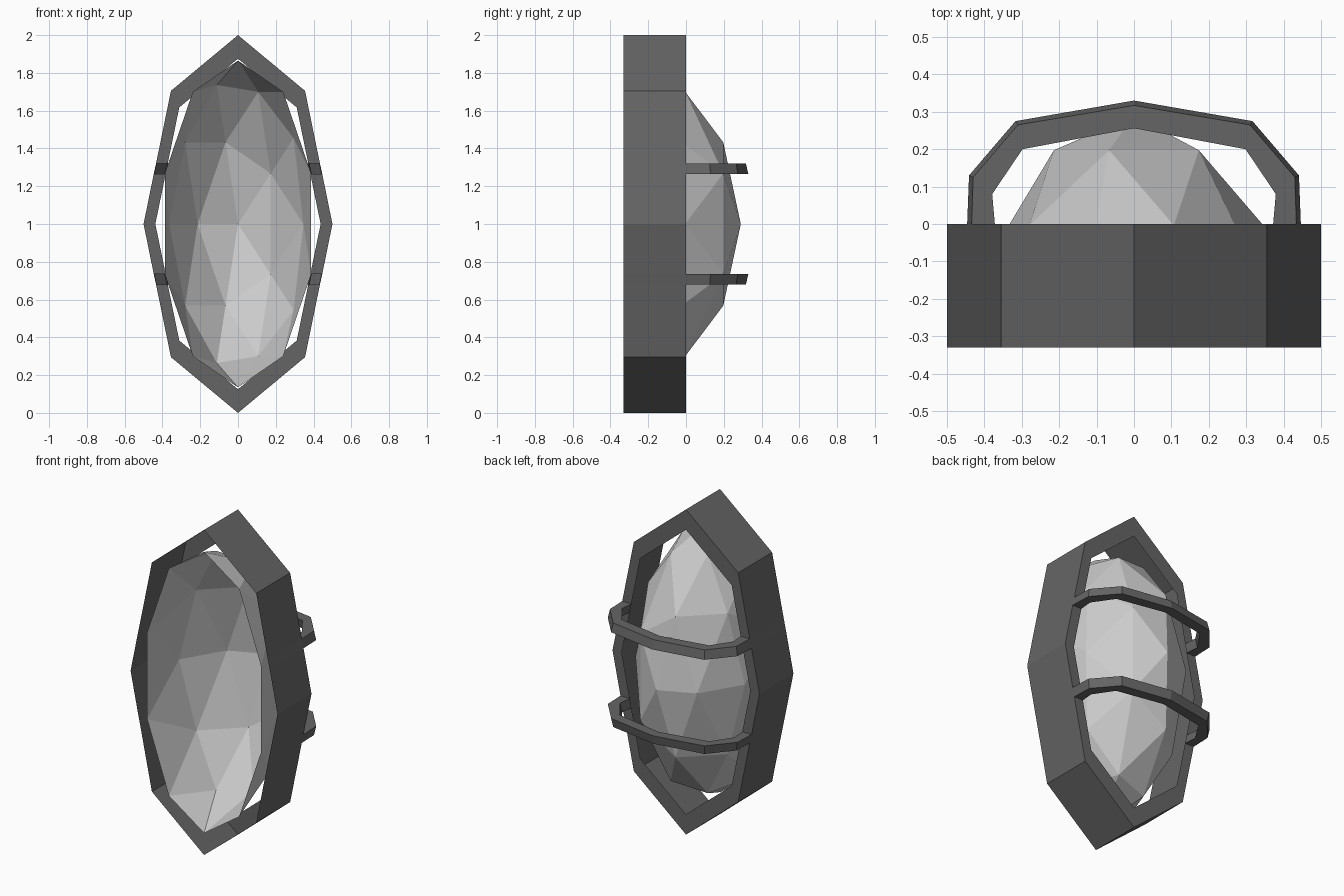
import bpy, bmesh
from mathutils import Vector

if "Cube" in bpy.data.objects:
    bpy.data.objects.remove(bpy.data.objects["Cube"])

FRONT, BACK, MID = -0.33, 0.0, 1.0   # front plane, back plane, centre height

dark = bpy.data.materials.new("dark_metal")
dark.diffuse_color = (0.13, 0.13, 0.13, 1)
dark.use_nodes = True
dark.node_tree.nodes["Principled BSDF"].inputs["Base Color"].default_value = dark.diffuse_color


def finish(bm, name, material=None):
    bmesh.ops.remove_doubles(bm, verts=bm.verts, dist=1e-5)
    bmesh.ops.recalc_face_normals(bm, faces=bm.faces)
    mesh = bpy.data.meshes.new(name)
    bm.to_mesh(mesh)
    bm.free()
    if material:
        mesh.materials.append(material)
    obj = bpy.data.objects.new(name, mesh)
    bpy.context.collection.objects.link(obj)
    return obj


def full_loop(quarter):
    """Mirror a quarter outline (side to top) into a closed loop."""
    half = quarter + [(-x, z) for x, z in quarter[-2::-1]]
    return half + [(x, -z) for x, z in half[-2:0:-1]]


# Housing: outer wall plus a flat back rim, open where the guard bars join
outer = full_loop([(0.5, 0), (0.446, 0.265), (0.434, 0.32), (0.355, 0.705), (0, 1)])
inner = full_loop([(0.4375, 0), (0.383, 0.265), (0.372, 0.32), (0.311, 0.617), (0, 0.875)])
bm = bmesh.new()


def ring(points, y):
    return [bm.verts.new((x, y, MID + z)) for x, z in points]


front_edge, back_edge, rim_edge = ring(outer, FRONT), ring(outer, BACK), ring(inner, BACK)
n = len(outer)
for i in range(n):
    j = (i + 1) % n
    bm.faces.new((front_edge[i], front_edge[j], back_edge[j], back_edge[i]))
    at_bar = all(0.26 < abs(outer[k][1]) < 0.33 for k in (i, j))
    if not at_bar:
        bm.faces.new((back_edge[i], back_edge[j], rim_edge[j], rim_edge[i]))
finish(bm, "housing", dark)

# Lens: half of a faceted ellipsoid, open at the front
bm = bmesh.new()
bmesh.ops.create_icosphere(bm, subdivisions=2, radius=1)
bmesh.ops.delete(bm, geom=[v for v in bm.verts if v.co.z > 0.01], context='VERTS')
for v in bm.verts:
    x, y, z = v.co
    v.co = Vector((0.407 * x, FRONT - 0.62 * z, MID + 0.865 * y))
finish(bm, "lens")

# Guard bars: bent strips across the back, slightly larger on the side near the middle
sections = [  # half paths (x, y) of the four long edges, with height from the middle
    (0.265, [(0.446, 0), (0.441, 0.13), (0.317, 0.275), (0, 0.33)]),
    (0.32, [(0.434, 0), (0.430, 0.125), (0.310, 0.265), (0, 0.317)]),
    (0.32, [(0.372, 0), (0.379, 0.08), (0.298, 0.2), (0, 0.256)]),
    (0.265, [(0.383, 0), (0.390, 0.085), (0.304, 0.21), (0, 0.269)]),
]
for name, side in (("upper_guard_bar", 1), ("lower_guard_bar", -1)):
    bm = bmesh.new()
    edges = []
    for h, path in sections:
        pts = path + [(-x, y) for x, y in path[-2::-1]]
        edges.append([bm.verts.new((x, y, MID + side * h)) for x, y in pts])
    for a, b in zip(edges, edges[1:] + edges[:1]):
        for i in range(len(a) - 1):
            bm.faces.new((a[i], a[i + 1], b[i + 1], b[i]))
    finish(bm, name, dark)
